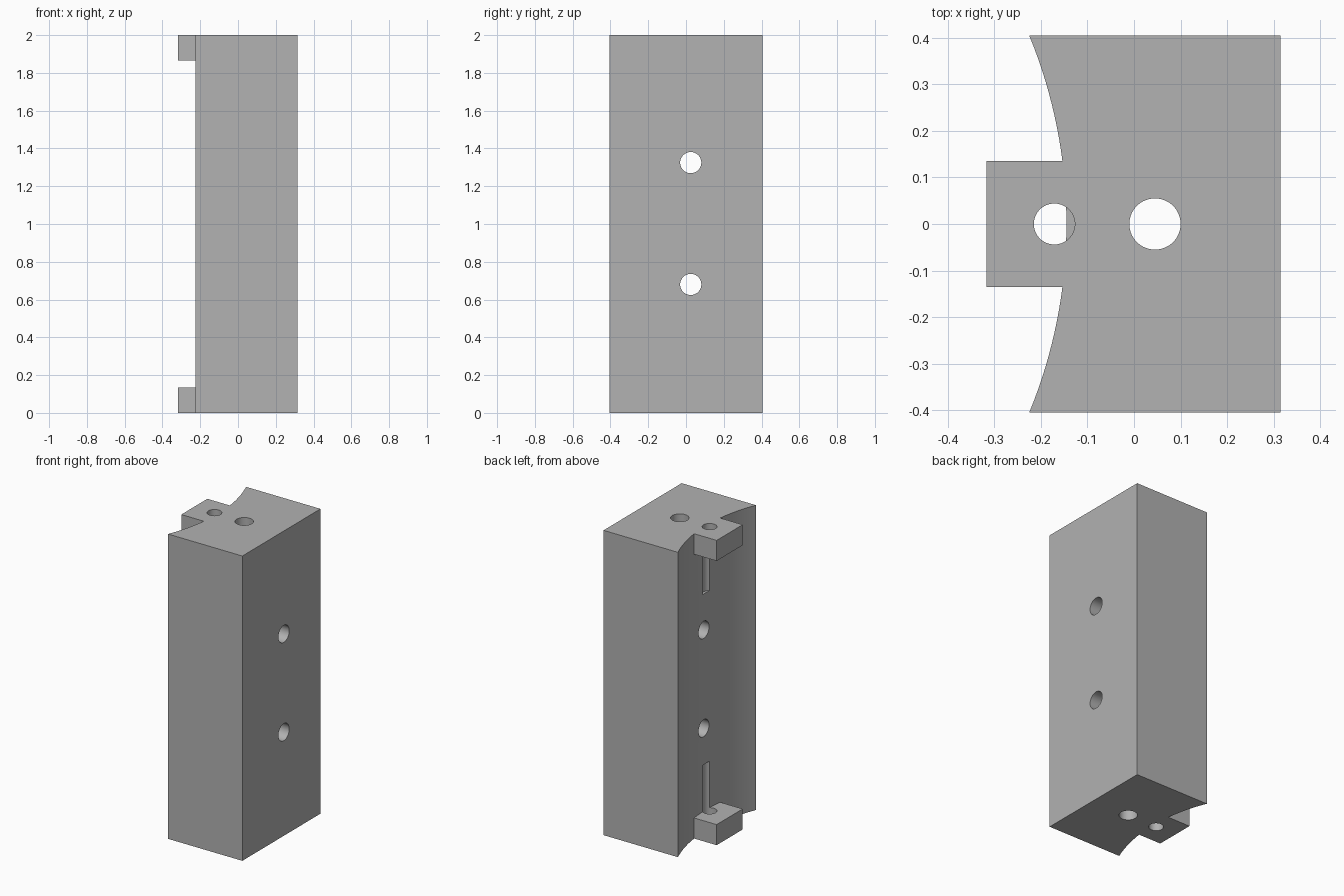
import bpy
import bmesh
import math
from mathutils import Matrix

old = bpy.data.objects.get("Cube")
if old:
    bpy.data.objects.remove(old, do_unlink=True)

HEIGHT = 2.0
HALF_X, HALF_Y = 0.315, 0.405

grey = bpy.data.materials.new("light grey")
grey.use_nodes = True
colour = (0.445, 0.445, 0.445, 1)
grey.diffuse_color = colour
grey.node_tree.nodes["Principled BSDF"].inputs["Base Color"].default_value = colour


def add_prism(name, outline, z0, z1):
    """Extrude an xy outline from z0 to z1."""
    bm = bmesh.new()
    base = bm.faces.new([bm.verts.new((x, y, z0)) for x, y in outline])
    top = bmesh.ops.extrude_face_region(bm, geom=[base])["geom"]
    verts = [v for v in top if isinstance(v, bmesh.types.BMVert)]
    bmesh.ops.translate(bm, verts=verts, vec=(0, 0, z1 - z0))
    bmesh.ops.recalc_face_normals(bm, faces=bm.faces)
    return link(name, bm)


def add_cylinder(name, radius, length, centre, along_x=False):
    bm = bmesh.new()
    turn = Matrix.Rotation(math.pi / 2, 4, "Y") if along_x else Matrix()
    bmesh.ops.create_cone(bm, cap_ends=True, segments=64, radius1=radius,
                          radius2=radius, depth=length,
                          matrix=Matrix.Translation(centre) @ turn)
    return link(name, bm)


def link(name, bm):
    mesh = bpy.data.meshes.new(name)
    bm.to_mesh(mesh)
    bm.free()
    mesh.materials.append(grey)
    obj = bpy.data.objects.new(name, mesh)
    bpy.context.collection.objects.link(obj)
    return obj


def combine(target, other, operation):
    """Apply a boolean to the target and drop the helper."""
    other.hide_render = True
    mod = target.modifiers.new("boolean", "BOOLEAN")
    mod.operation = operation
    mod.solver = "EXACT"
    mod.object = other
    bpy.context.view_layer.objects.active = target
    bpy.ops.object.modifier_apply(modifier=mod.name)
    bpy.data.objects.remove(other, do_unlink=True)


# Block with a concave side
hollow_x, depth = -0.145, 0.08
radius = (HALF_Y ** 2 + depth ** 2) / (2 * depth)
reach = math.asin(HALF_Y / radius)
steps = 32
outline = [(HALF_X, -HALF_Y), (HALF_X, HALF_Y)]
for i in range(steps + 1):
    a = reach * (1 - 2 * i / steps)
    outline.append((hollow_x - radius * (1 - math.cos(a)), radius * math.sin(a)))
block = add_prism("mounting_block", outline, 0, HEIGHT)

# End tabs on the concave side
tab = [(-0.317, -0.135), (-0.1, -0.135), (-0.1, 0.135), (-0.317, 0.135)]
tab_height = 0.135
for z in (0, HEIGHT - tab_height):
    combine(block, add_prism("end_tab", tab, z, z + tab_height), "UNION")

# Long bore through the full height
combine(block, add_cylinder("bore_cutter", 0.055, 3, (0.045, 0, 1)), "DIFFERENCE")

# Blind tab holes that leave grooves in the concave side
groove = 0.44
for z in (groove - 0.5, HEIGHT - groove + 0.5):
    combine(block, add_cylinder("tab_hole_cutter", 0.044, 1, (-0.171, 0, z)), "DIFFERENCE")

# Cross holes
for z in (0.68, 1.325):
    combine(block, add_cylinder("cross_hole_cutter", 0.056, 2, (0, 0.025, z), True), "DIFFERENCE")

bpy.ops.object.select_all(action="DESELECT")
block.select_set(True)
bpy.context.view_layer.objects.active = block
bpy.ops.object.shade_smooth_by_angle(angle=math.radians(30))
